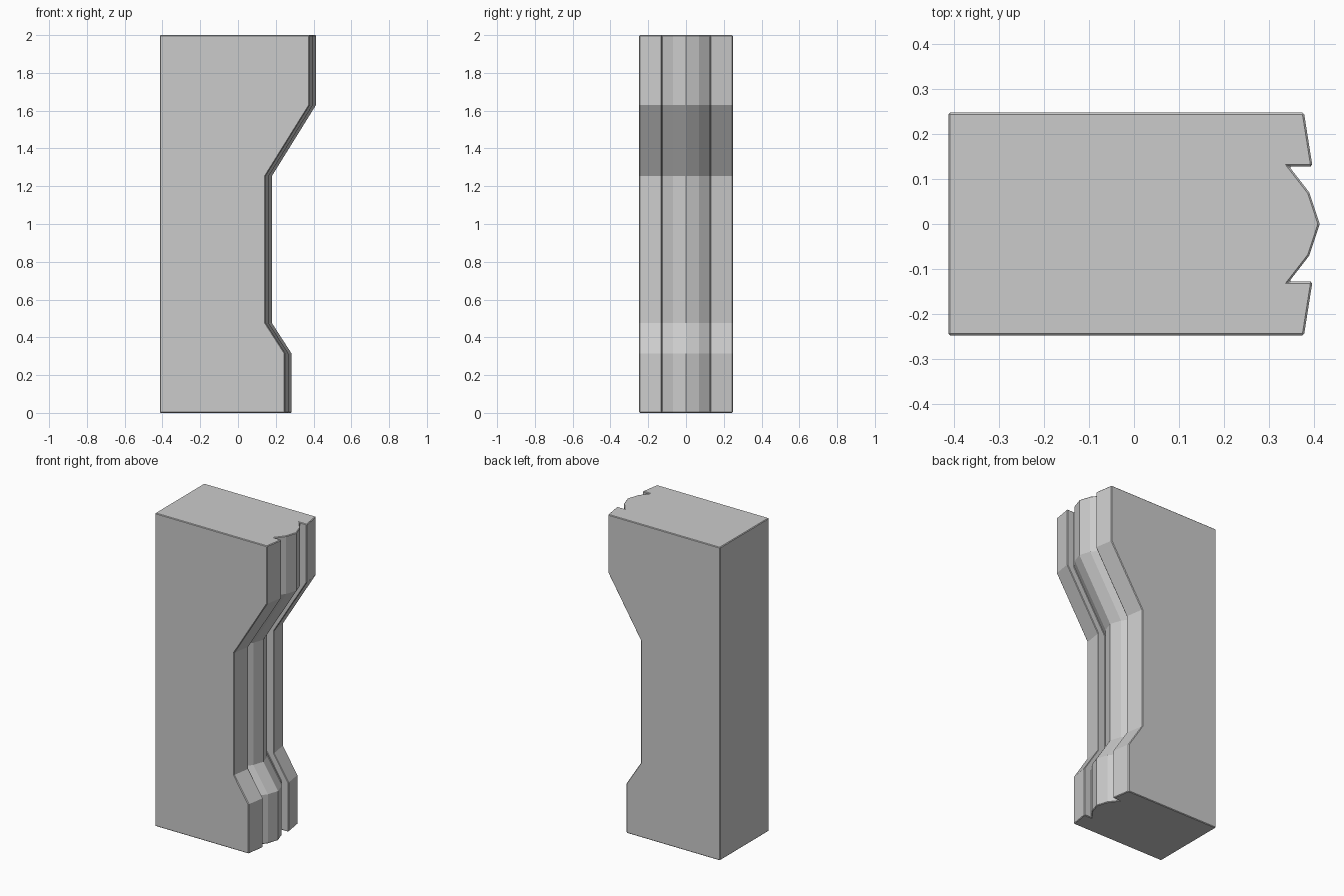
import bpy, bmesh, math

if "Cube" in bpy.data.objects:
    bpy.data.objects.remove(bpy.data.objects["Cube"])

# Front edge of the plan: (setback from the tip, y), one half, centre outwards
half = [(0.0, 0.0), (0.023, 0.07), (0.068, 0.128), (0.016, 0.128), (0.035, 0.248)]
front = [(d, -y) for d, y in reversed(half[1:])] + half

# Tip position of the front face at each height: (z, x)
levels = [(0.0, 0.283), (0.315, 0.283), (0.475, 0.18),
          (1.255, 0.18), (1.63, 0.413), (2.0, 0.413)]
BACK = -0.413

# Moulded pillar: the plan is stacked up the levels, back face stays flat
bm = bmesh.new()
rings = []
for z, tip in levels:
    plan = [(BACK, -0.248)] + [(tip - d, y) for d, y in front] + [(BACK, 0.248)]
    rings.append([bm.verts.new((x, y, z)) for x, y in plan])
n = len(rings[0])
for low, high in zip(rings, rings[1:]):
    for i in range(n):
        j = (i + 1) % n
        bm.faces.new((low[i], low[j], high[j], high[i]))
bm.faces.new(list(reversed(rings[0])))
bm.faces.new(rings[-1])

# Merge the coplanar strips of the sides and back
bmesh.ops.dissolve_limit(bm, angle_limit=math.radians(1),
                         verts=bm.verts[:], edges=bm.edges[:])
bmesh.ops.recalc_face_normals(bm, faces=bm.faces[:])
mesh = bpy.data.meshes.new("moulded_pillar")
bm.to_mesh(mesh)
bm.free()
pillar = bpy.data.objects.new("moulded_pillar", mesh)
bpy.context.collection.objects.link(pillar)

# Fine worn edge
bevel = pillar.modifiers.new("edge_bevel", 'BEVEL')
bevel.width = 0.004
bevel.segments = 1
bevel.limit_method = 'ANGLE'
bevel.angle_limit = math.radians(40)
